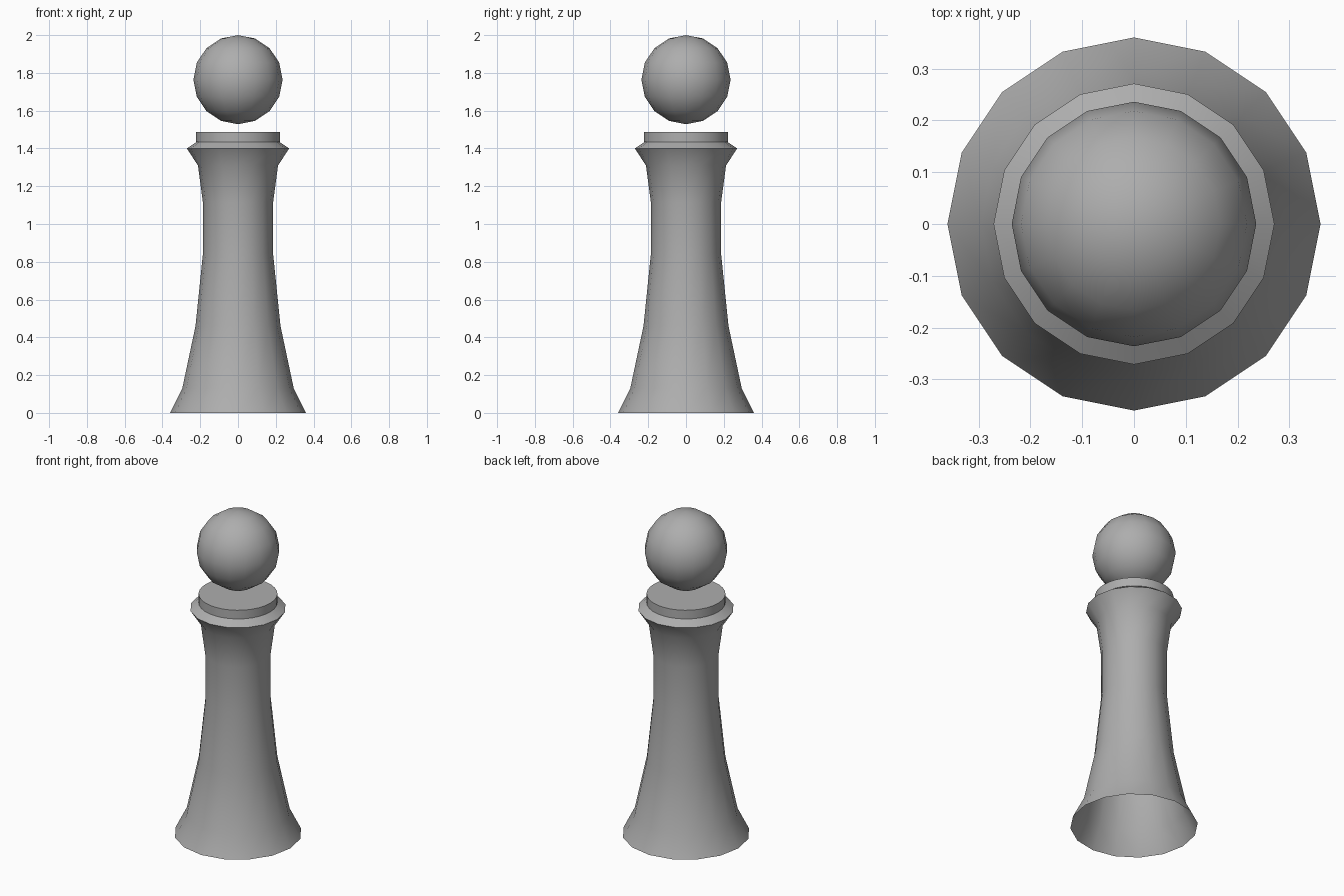
import bpy, bmesh
from math import cos, sin, pi, radians

if "Cube" in bpy.data.objects:
    bpy.data.objects.remove(bpy.data.objects["Cube"])


def lathe(name, profile, sides, cap_ends=False):
    """Revolve (radius, z) points about the z axis."""
    bm = bmesh.new()
    rings = [[bm.verts.new((r * cos(2 * pi * i / sides), r * sin(2 * pi * i / sides), z))
              for i in range(sides)] for r, z in profile]
    for low, high in zip(rings, rings[1:]):
        for i in range(sides):
            j = (i + 1) % sides
            bm.faces.new((low[i], low[j], high[j], high[i]))
    if cap_ends:
        bm.faces.new(rings[0][::-1])
        bm.faces.new(rings[-1])
    mesh = bpy.data.meshes.new(name)
    bm.to_mesh(mesh)
    bm.free()
    obj = bpy.data.objects.new(name, mesh)
    bpy.context.collection.objects.link(obj)
    return obj


# Flared column with flange, open at the bottom
body = lathe("body", [(0.36, 0), (0.295, 0.13), (0.225, 0.46), (0.186, 0.84),
                      (0.186, 1.115), (0.212, 1.31), (0.271, 1.40), (0.217, 1.436)], 16)

# Flat disc on top of the flange
collar = lathe("collar_disc", [(0.222, 1.433), (0.222, 1.487)], 32, cap_ends=True)

# Ball floating above the disc
bpy.ops.mesh.primitive_uv_sphere_add(segments=16, ring_count=8, radius=0.236,
                                     location=(0, 0, 1.764))
head = bpy.context.object
head.name = "head_ball"

# Mid grey finish
grey = bpy.data.materials.new("mid_grey")
grey.diffuse_color = (0.42, 0.42, 0.42, 1)
grey.use_nodes = True
grey.node_tree.nodes["Principled BSDF"].inputs["Base Color"].default_value = grey.diffuse_color

# Smooth shading with sharp rims
for obj in (body, collar, head):
    obj.data.materials.append(grey)
    bpy.ops.object.select_all(action='DESELECT')
    obj.select_set(True)
    bpy.context.view_layer.objects.active = obj
    bpy.ops.object.shade_smooth_by_angle(angle=radians(35))
